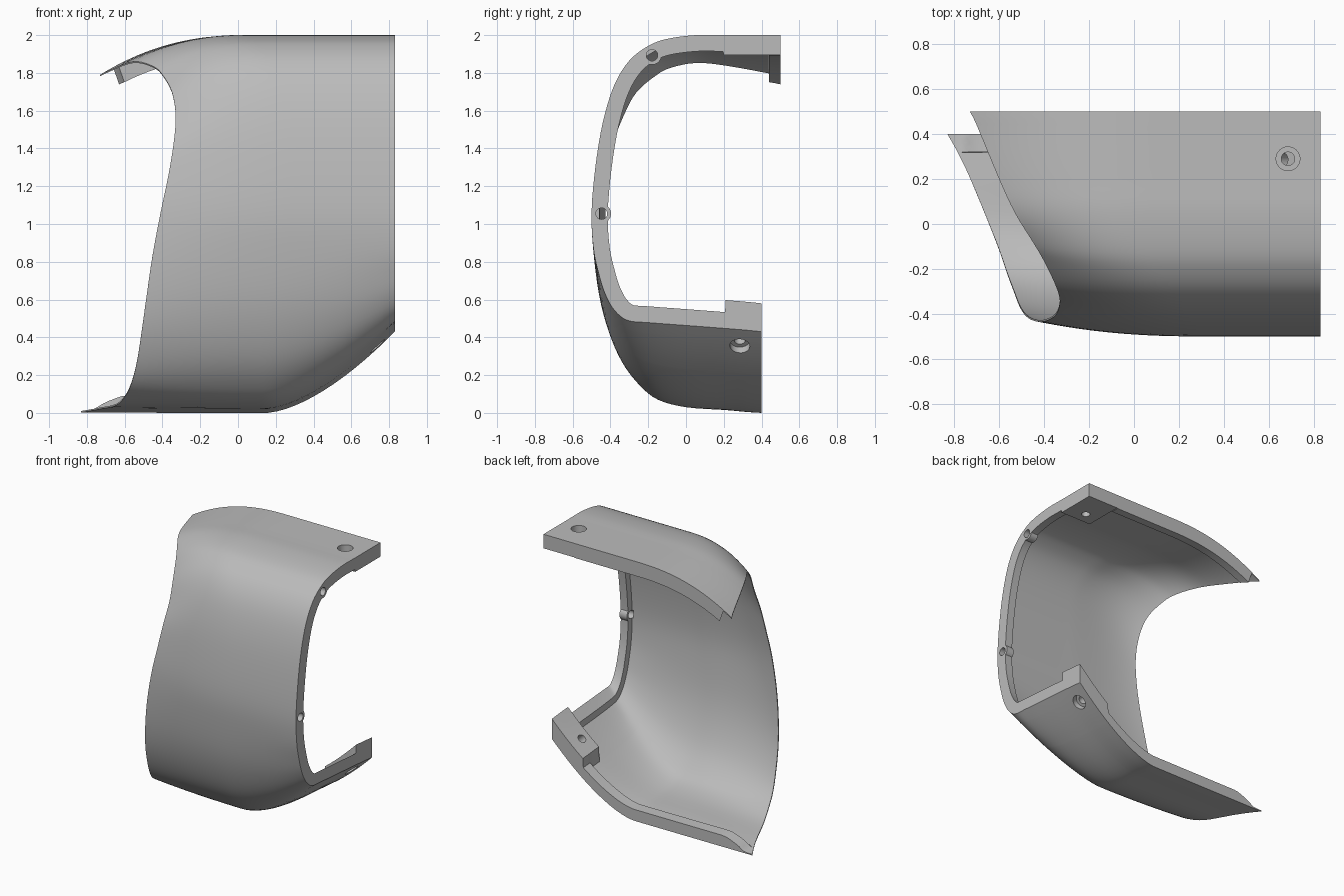
import bpy, bmesh
from math import sqrt
from mathutils import Vector

cube = bpy.data.objects.get("Cube")
if cube:
    bpy.data.objects.remove(cube)

grey = bpy.data.materials.new("plain grey")
grey.use_nodes = True
grey.diffuse_color = (0.5, 0.5, 0.5, 1)
grey.node_tree.nodes["Principled BSDF"].inputs["Base Color"].default_value = (0.5, 0.5, 0.5, 1)

END = 0.83
# Section from top back, around the front, to bottom back: (y, z)
UPPER = [(.5, 2), (.44, 2), (.2, 2), (.05, 2), (-.1, 1.98), (-.2, 1.943), (-.3, 1.865),
         (-.38, 1.735), (-.44, 1.54), (-.48, 1.3), (-.5, 1.06)]
LOWER = [(-.49, .85), (-.46, .62), (-.41, .43), (-.34, .27), (-.25, .15),
         (-.15, .07), (0, .03), (.21, .015), (.32, .005), (.4, 0)]
# Raised lower half of the section at the right end
RAISED = [(-.49, .87), (-.46, .73), (-.428, .63), (-.38, .545), (-.31, .49),
          (-.2, .478), (0, .463), (.21, .447), (.32, .438), (.4, .43)]
# Free left edge: (y, z, x)
EDGE = [(.5, 1.79, -.73), (.44, 1.805, -.7), (.2, 1.848, -.6), (.05, 1.86, -.53),
        (-.08, 1.835, -.45), (-.16, 1.795, -.403), (-.27, 1.7, -.35), (-.34, 1.57, -.33),
        (-.395, 1.42, -.342), (-.422, 1.25, -.37), (-.435, 1.06, -.41), (-.428, .83, -.453),
        (-.405, .61, -.485), (-.365, .43, -.51), (-.3, .27, -.535), (-.225, .16, -.563),
        (-.13, .09, -.595), (0, .04, -.645), (.21, .02, -.732), (.32, .01, -.785), (.4, .002, -.83)]
SEC = [Vector((*p, 0)) for p in UPPER + LOWER]
SEC_END = [Vector((*p, 0)) for p in UPPER + RAISED]
EDGE = [Vector(p) for p in EDGE]
N = len(SEC) - 1


def spline(pts, v):
    i = min(int(v), N - 1)
    t = v - i
    p1, p2 = pts[i], pts[i + 1]
    p0 = pts[i - 1] if i else 2 * p1 - p2
    p3 = pts[i + 2] if i + 2 <= N else 2 * p2 - p1
    m1, m2 = (p2 - p0) / 2, (p3 - p1) / 2
    return (p1 * (2*t**3 - 3*t*t + 1) + m1 * (t**3 - 2*t*t + t)
            + p2 * (3*t*t - 2*t**3) + m2 * (t**3 - t*t))


def smooth(a, b, x):
    t = min(1, max(0, (x - a) / (b - a)))
    return t * t * (3 - 2 * t)


def outer(v, x):
    """Outer skin: belly raised to the right, drawn in toward the free edge on the left."""
    p = spline(SEC, v).lerp(spline(SEC_END, v), (max(0, x - .15) / .68) ** 1.6)
    edge = spline(EDGE, v)
    start = .05 + .25 * smooth(3, 9, v)
    p = p.lerp(edge, (max(0, start - x) / (start - edge.z)) ** 2.3)
    return Vector((x, p.x, p.y))


def inward(v, x):
    if v < 2.1:
        return Vector((0, 0, -1))
    if v > N - 2.1:
        return Vector((0, 0, 1))
    d = outer(min(N, v + .05), x) - outer(max(0, v - .05), x)
    return Vector((0, -d.z, d.y)).normalized()


def thickness(v, x, left):
    """Tapering thin wall with thicker end rim, back flanges and corner pads."""
    t = .008 + .034 * smooth(left, left + .6, x)
    if x > .769:
        t = .086
    if v < 1.001 and x > -.63:
        t = max(t, .108)
    if v > N - 1.001 and x > -.76:
        t = max(t, .085 * min(1, (x + .76) / .16) ** .6)
    if x > .573:
        if v < 2.001:
            t = .105
        if v > N - 2.001:
            t = .15
    return t


# Rows along the section, doubled where the wall thickness steps
rows = {round(k / 4, 3) for k in range(4 * N + 1)}
rows |= {1.02, 2.02, N - 1.02, N - 2.02}
rows = sorted(rows)
right_cols = [.45, .5, .55, .57, .574, .62, .66, .7, .74, .766, .77, .8, END]
LEFT_COLS = 30

bm = bmesh.new()
skin, lining = [], []
for v in rows:
    left = spline(EDGE, v).z
    xs = [left + (.4 - left) * (k / LEFT_COLS) ** 1.2 for k in range(LEFT_COLS + 1)] + right_cols
    skin.append([bm.verts.new(outer(v, x)) for x in xs])
    lining.append([bm.verts.new(outer(v, x) + inward(v, x) * thickness(v, x, left)) for x in xs])
R, C = len(skin), len(skin[0])
for g in (skin, lining):
    for i in range(R - 1):
        for j in range(C - 1):
            bm.faces.new((g[i][j], g[i][j + 1], g[i + 1][j + 1], g[i + 1][j]))
for i in (0, R - 1):
    for j in range(C - 1):
        bm.faces.new((skin[i][j], skin[i][j + 1], lining[i][j + 1], lining[i][j]))
for j in (0, C - 1):
    for i in range(R - 1):
        bm.faces.new((skin[i][j], skin[i + 1][j], lining[i + 1][j], lining[i][j]))
bmesh.ops.recalc_face_normals(bm, faces=bm.faces)
mesh = bpy.data.meshes.new("shell_cover")
bm.to_mesh(mesh)
bm.free()
mesh.materials.append(grey)
shell = bpy.data.objects.new("shell_cover", mesh)
bpy.context.collection.objects.link(shell)


def rod(name, start, end, radius):
    a, b = Vector(start), Vector(end)
    bpy.ops.mesh.primitive_cylinder_add(vertices=32, radius=radius, depth=(b - a).length,
                                        location=(a + b) / 2)
    o = bpy.context.object
    o.name = name
    o.rotation_euler = (b - a).to_track_quat('Z', 'Y').to_euler()
    o.data.materials.append(grey)
    return o


def combine(tool, operation):
    bpy.context.view_layer.objects.active = shell
    m = shell.modifiers.new("combine", 'BOOLEAN')
    m.object, m.operation, m.solver = tool, operation, 'MANIFOLD'
    bpy.ops.object.modifier_apply(modifier=m.name)
    bpy.data.objects.remove(tool)


# Screw bosses with through holes in the end rim
for y, z in ((-.18, 1.893), (-.447, 1.055)):
    combine(rod("boss", (.768, y, z), (END - .001, y, z), .05), 'UNION')
    combine(rod("boss_hole", (.755, y, z), (.9, y, z), .03), 'DIFFERENCE')

# Counterbored holes in the top and bottom corner pads
slope = Vector((1, 0, -1)) / sqrt(2)
for centre, axis in ((Vector((.685, .29, 2)), Vector((0, 0, 1))),
                     (Vector((.745, .285, .35)), slope)):
    combine(rod("screw_hole", centre - axis * .25, centre + axis * .1, .03), 'DIFFERENCE')
    combine(rod("counterbore", centre - axis * .05, centre + axis * .1, .053), 'DIFFERENCE')

bpy.ops.object.select_all(action='DESELECT')
shell.select_set(True)
bpy.context.view_layer.objects.active = shell
bpy.ops.object.shade_smooth_by_angle(angle=.5)
